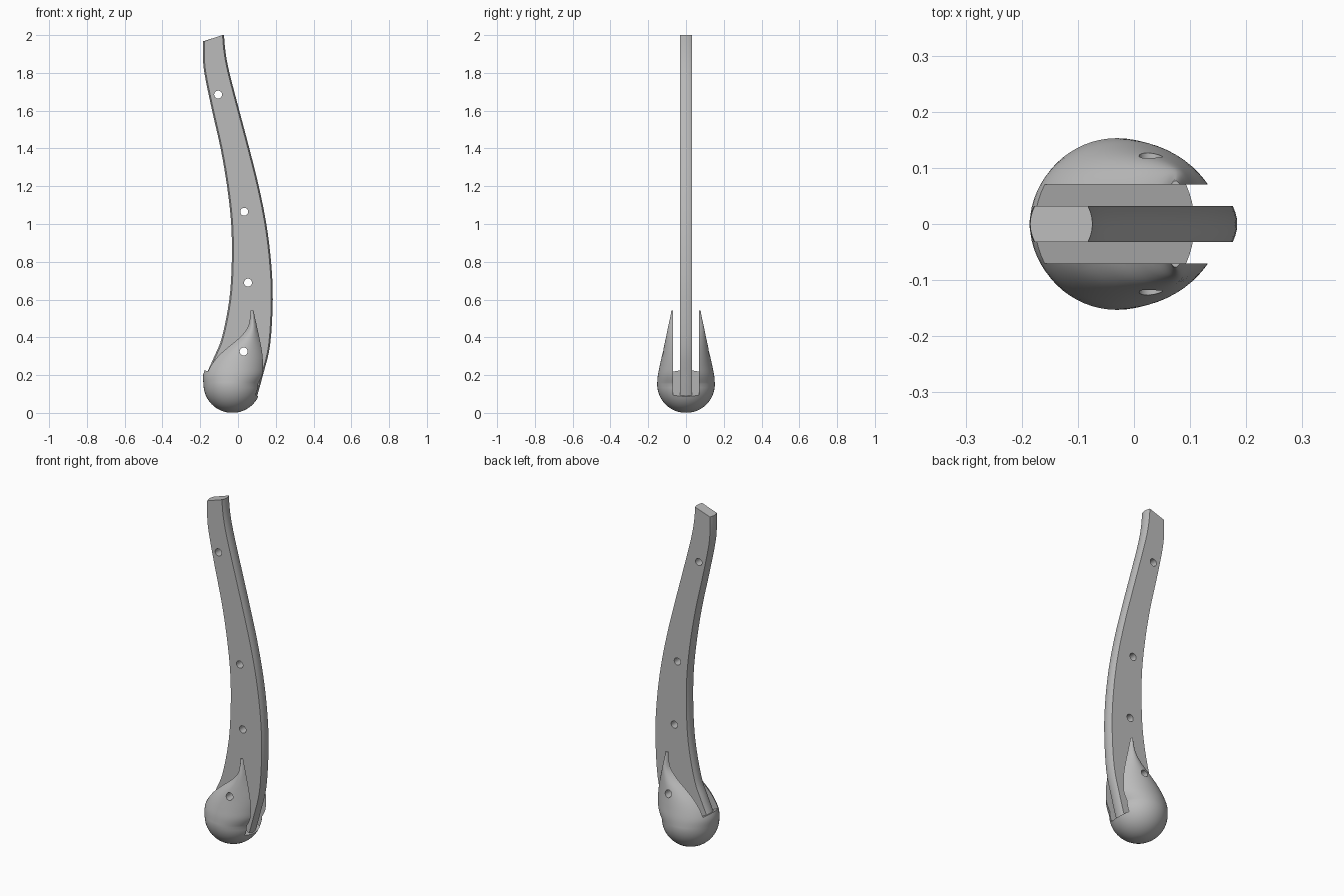
import bpy, bmesh, math

cube = bpy.data.objects.get("Cube")
if cube:
    bpy.data.objects.remove(cube, do_unlink=True)

grey = bpy.data.materials.new("plain grey")
grey.use_nodes = True
colour = (0.5, 0.5, 0.5, 1)
grey.diffuse_color = colour
grey.node_tree.nodes["Principled BSDF"].inputs["Base Color"].default_value = colour


def loft(name, rings):
    """Skin a stack of closed rings and cap both ends."""
    bm = bmesh.new()
    rows = [[bm.verts.new(p) for p in ring] for ring in rings]
    n = len(rows[0])
    for a, b in zip(rows, rows[1:]):
        for i in range(n):
            j = (i + 1) % n
            bm.faces.new((a[i], a[j], b[j], b[i]))
    bm.faces.new(rows[0][::-1])
    bm.faces.new(rows[-1])
    bmesh.ops.recalc_face_normals(bm, faces=bm.faces)
    mesh = bpy.data.meshes.new(name)
    bm.to_mesh(mesh)
    bm.free()
    mesh.materials.append(grey)
    obj = bpy.data.objects.new(name, mesh)
    bpy.context.collection.objects.link(obj)
    return obj


def smooth_rows(rows, steps=4):
    """Pass a Catmull-Rom spline through rows of numbers."""
    pts = [rows[0]] + rows + [rows[-1]]
    out = []
    for a, b, c, d in zip(pts, pts[1:], pts[2:], pts[3:]):
        for s in range(steps):
            t = s / steps
            out.append([0.5 * (2 * q + (r - p) * t + (2 * p - 5 * q + 4 * r - u) * t * t
                               + (3 * q - p - 3 * r + u) * t ** 3)
                        for p, q, r, u in zip(a, b, c, d)])
    return out + [rows[-1]]


def select_only(obj):
    bpy.ops.object.select_all(action='DESELECT')
    obj.select_set(True)
    bpy.context.view_layer.objects.active = obj


def cut(obj, cutter):
    select_only(obj)
    mod = obj.modifiers.new("cut", 'BOOLEAN')
    mod.operation = 'DIFFERENCE'
    mod.solver = 'EXACT'
    mod.object = cutter
    bpy.ops.object.modifier_apply(modifier=mod.name)
    bpy.data.objects.remove(cutter, do_unlink=True)


def drill(obj, x, z, radius=0.021):
    circle = [(radius * math.cos(k * math.tau / 24), radius * math.sin(k * math.tau / 24))
              for k in range(24)]
    cut(obj, loft("drill", [[(x + u, y, z + v) for u, v in circle] for y in (-0.5, 0.5)]))


# Blade: back edge x, back edge z, front edge x, front edge z
HALF, BULGE = 0.032, 0.008
edges = [[-0.168, 0.205, 0.098, 0.078], [-0.125, 0.3, 0.132, 0.2], [-0.085, 0.4, 0.17, 0.36],
         [-0.046, 0.6, 0.184, 0.6], [-0.033, 0.8, 0.175, 0.8], [-0.036, 1.0, 0.15, 1.0],
         [-0.058, 1.2, 0.11, 1.2], [-0.092, 1.4, 0.06, 1.4], [-0.137, 1.6, 0.007, 1.6],
         [-0.178, 1.8, -0.045, 1.8], [-0.186, 1.9, -0.066, 1.91], [-0.185, 1.968, -0.074, 2.0]]
across = [HALF * k / 3 for k in range(-3, 4)]
rings = []
for xl, zl, xr, zr in smooth_rows(edges):
    back = [(xl + BULGE * (y / HALF) ** 2, y, zl) for y in across]
    front = [(xr - BULGE * (y / HALF) ** 2, y, zr) for y in reversed(across)]
    rings.append(back + front)
blade = loft("curved_blade", rings)

# Ball drawn up into a pointed drop: centre x, half width, half depth, height
R, SLOT = 0.153, 0.07
drop = []
for k in range(1, 13):
    a = math.pi / 2 * k / 12
    drop.append([-0.03, R * math.sin(a), R * math.sin(a), R * (1 - math.cos(a))])
upper = []
# height, slot edge left x, slot edge right x, half depth
for z, xl, xr, ry in [(0.2, -0.165, 0.128, 0.149), (0.25, -0.143, 0.132, 0.139),
                      (0.3, -0.105, 0.13, 0.128), (0.35, -0.05, 0.123, 0.117),
                      (0.4, 0.01, 0.113, 0.106), (0.45, 0.05, 0.102, 0.096),
                      (0.5, 0.063, 0.091, 0.085), (0.542, 0.066, 0.082, 0.077)]:
    half = (xr - xl) / 2 / math.sqrt(1 - (SLOT / ry) ** 2)
    upper.append([(xl + xr) / 2, half, ry, z])
drop += smooth_rows([drop[-1]] + upper)[1:]
ball = loft("slotted_ball", [
    [(cx + rx * math.cos(t), ry * math.sin(t), z)
     for t in (k * math.tau / 64 for k in range(64))] for cx, rx, ry, z in drop])

# Slot with a sloping floor that leaves two side lobes
floor = [(-0.4, 0.335), (0.4, -0.055), (0.4, 0.8), (-0.4, 0.8)]
cut(ball, loft("slot_cutter", [[(x, y, z) for x, z in floor] for y in (-SLOT, SLOT)]))

# Pin holes
drill(ball, 0.03, 0.325)
for x, z in [(-0.105, 1.685), (0.033, 1.065), (0.053, 0.69), (0.03, 0.325)]:
    drill(blade, x, z)

for obj in (blade, ball):
    select_only(obj)
    bpy.ops.object.shade_smooth_by_angle(angle=math.radians(32))
